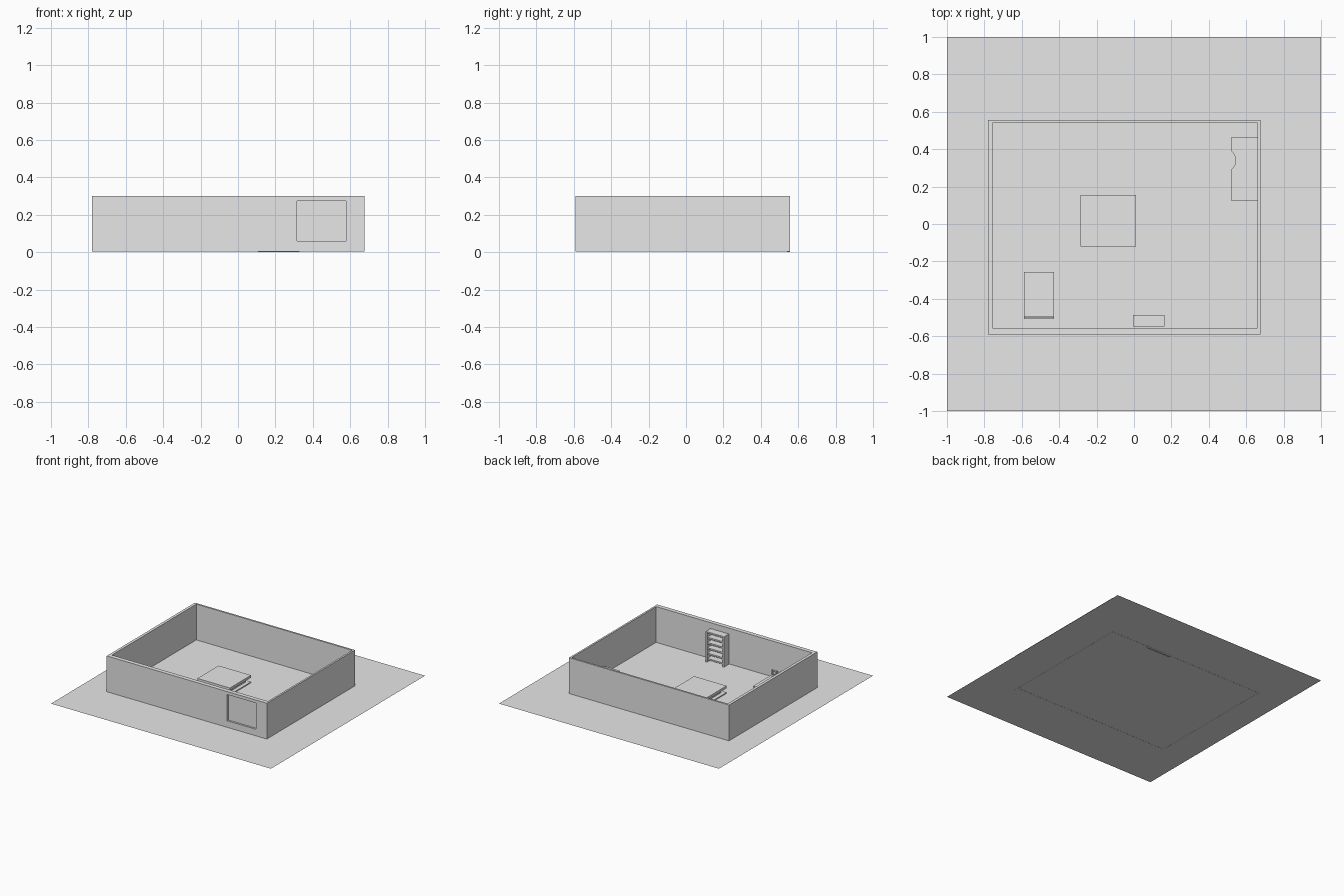
import bpy, bmesh, math

if "Cube" in bpy.data.objects:
    bpy.data.objects.remove(bpy.data.objects["Cube"])

grey = bpy.data.materials.new("plain_grey")
grey.diffuse_color = (0.8, 0.8, 0.8, 1)
grey.use_nodes = True
grey.node_tree.nodes["Principled BSDF"].inputs["Base Color"].default_value = grey.diffuse_color


def finish(name, bm):
    bmesh.ops.recalc_face_normals(bm, faces=bm.faces)
    me = bpy.data.meshes.new(name)
    bm.to_mesh(me)
    bm.free()
    me.materials.append(grey)
    ob = bpy.data.objects.new(name, me)
    bpy.context.collection.objects.link(ob)
    return ob


def prism(name, pts, z0, z1):
    """Vertical extrusion of a plan outline."""
    bm = bmesh.new()
    face = bm.faces.new([bm.verts.new((x, y, z0)) for x, y in pts])
    ext = bmesh.ops.extrude_face_region(bm, geom=[face])
    for v in ext["geom"]:
        if isinstance(v, bmesh.types.BMVert):
            v.co.z = z1
    if face.is_valid and len(bm.faces) == len(pts) + 1:
        bm.faces.new([v for v in face.verts][::-1])
    return finish(name, bm)


def box(name, x0, x1, y0, y1, z0, z1):
    return prism(name, [(x0, y0), (x1, y0), (x1, y1), (x0, y1)], z0, z1)


G = 0.006  # floor level

# Ground sheet
bm = bmesh.new()
bmesh.ops.create_grid(bm, x_segments=1, y_segments=1, size=1)
bmesh.ops.translate(bm, verts=bm.verts, vec=(0, 0, G))
finish("ground_sheet", bm)

# Room walls, hollowed, with a recessed front window
walls = box("walls", -0.78, 0.675, -0.59, 0.555, 0.005, 0.30)
cutters = [box("room_cutter", -0.757, 0.66, -0.555, 0.54, -0.1, 0.4),
           box("window_cutter", 0.315, 0.578, -0.65, -0.575, 0.06, 0.275)]
for c in cutters:
    c.hide_render = True
    c.display_type = 'WIRE'
    m = walls.modifiers.new(c.name, 'BOOLEAN')
    m.operation, m.object, m.solver = 'DIFFERENCE', c, 'EXACT'
bpy.context.view_layer.update()
walls_mesh = bpy.data.meshes.new_from_object(
    walls.evaluated_get(bpy.context.evaluated_depsgraph_get()))
walls.modifiers.clear()
walls.data = walls_mesh
for c in cutters:
    bpy.data.objects.remove(c)

# Door flush in the back wall, its foot just below the walls
box("back_door", 0.107, 0.33, 0.5402, 0.5548, 0.0, 0.23)

# Low central table: top, narrower body, base plate
box("table_top", -0.285, 0.01, -0.12, 0.155, 0.048, 0.068)
box("table_body", -0.255, -0.02, -0.09, 0.125, 0.014, 0.048)
box("table_base", -0.285, 0.01, -0.12, 0.155, G, 0.014)

# Bookcase against the front wall, open towards the room
bx0, bx1, by0, by1, top = -0.005, 0.163, -0.549, -0.487, 0.255
box("bookcase_back", bx0, bx1, by0, by0 + 0.008, G, top)
for i, x in enumerate((bx0, bx1 - 0.014)):
    box(f"bookcase_side_{i}", x, x + 0.014, by0 + 0.008, by1, G, top)
for i in range(6):
    z = 0.025 + i * (top - 0.037) / 5
    box(f"bookcase_shelf_{i}", bx0 + 0.014, bx1 - 0.014, by0 + 0.008, by1 - 0.002,
        z, z + 0.012)

# Corner desk with a curved seat notch in the front edge
notch = []
for i in range(9):
    t = i / 8
    notch.append((0.52 + 0.024 * math.sin(math.pi * t) ** 0.8, 0.39 - 0.1 * t))
desk = [(0.659, 0.122), (0.659, 0.465), (0.52, 0.465)] + notch + [(0.52, 0.122)]
prism("desk_top", desk, 0.058, 0.07)
for i, y in enumerate((0.125, 0.452)):
    box(f"desk_end_{i}", 0.525, 0.655, y, y + 0.01, G, 0.058)
box("desk_back", 0.645, 0.655, 0.135, 0.452, G, 0.058)

# Bed with mattress, two pillows and a railed headboard
box("bed_frame", -0.588, -0.428, -0.50, -0.257, 0.012, 0.03)
box("mattress", -0.588, -0.428, -0.498, -0.257, 0.03, 0.052)
for i, x in enumerate((-0.556, -0.492)):
    box(f"pillow_{i}", x, x + 0.034, -0.48, -0.458, 0.052, 0.06)
for i in range(5):
    x = -0.583 + i * 0.0375
    box(f"headboard_post_{i}", x - 0.005, x + 0.005, -0.509, -0.499, G, 0.095)
for i, z in enumerate((0.05, 0.08)):
    box(f"headboard_rail_{i}", -0.588, -0.428, -0.507, -0.501, z, z + 0.01)
for i, x in enumerate((-0.588, -0.438)):
    box(f"bed_foot_{i}", x, x + 0.01, -0.267, -0.257, G, 0.012)
